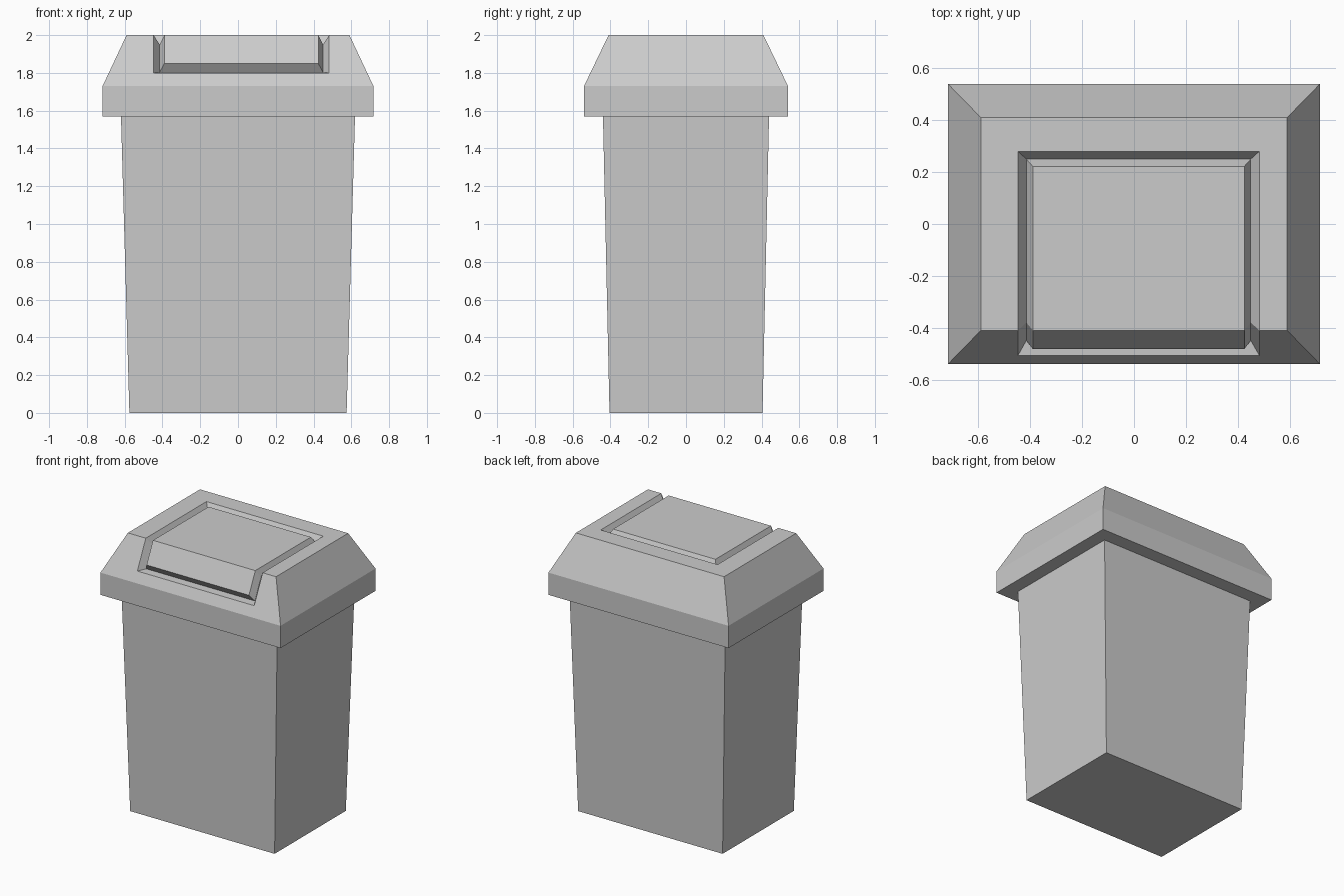
import bpy
import bmesh

cube = bpy.data.objects.get("Cube")
if cube:
    bpy.data.objects.remove(cube, do_unlink=True)

# One plain grey plastic
GREY = (0.6, 0.6, 0.6, 1.0)
plastic = bpy.data.materials.new("grey plastic")
plastic.diffuse_color = GREY
plastic.use_nodes = True
plastic.node_tree.nodes["Principled BSDF"].inputs["Base Color"].default_value = GREY

RIM_Z, SKIRT_Z, TOP_Z = 1.57, 1.73, 2.0
SKIRT_X, SKIRT_Y = 0.717, 0.54
TOP_X, TOP_Y = 0.59, 0.41


def rect(bm, hx, hy, z):
    """Centred rectangle: back left, back right, front right, front left in plan."""
    return [bm.verts.new((x, y, z)) for x, y in ((-hx, hy), (hx, hy), (hx, -hy), (-hx, -hy))]


def bridge(bm, a, b, skip=()):
    n = len(a)
    for i in range(n):
        if i not in skip:
            j = (i + 1) % n
            bm.faces.new((a[i], a[j], b[j], b[i]))


def finish(bm, name):
    bmesh.ops.recalc_face_normals(bm, faces=bm.faces[:])
    mesh = bpy.data.meshes.new(name)
    bm.to_mesh(mesh)
    bm.free()
    mesh.materials.append(plastic)
    obj = bpy.data.objects.new(name, mesh)
    bpy.context.collection.objects.link(obj)
    return obj


def slope_y(z):
    """Depth of the sloping lid front at height z."""
    return -SKIRT_Y + (SKIRT_Y - TOP_Y) * (z - SKIRT_Z) / (TOP_Z - SKIRT_Z)


def flap_ring(bm, x0, x1, back, bend, top, front, low):
    """Loop that runs over the lid top and folds down its front."""
    points = ((x0, back, top), (x1, back, top), (x1, bend, top),
              (x1, front, low), (x0, front, low), (x0, bend, top))
    return [bm.verts.new(p) for p in points]


# Tapered bin body
bm = bmesh.new()
base = rect(bm, 0.575, 0.405, 0)
mouth = rect(bm, 0.62, 0.44, RIM_Z + 0.02)
bm.faces.new(base)
bm.faces.new(mouth)
bridge(bm, base, mouth)
finish(bm, "bin_body")

# Lid with skirt, sloping sides and a grooved swing flap
bm = bmesh.new()
rim = rect(bm, SKIRT_X, SKIRT_Y, RIM_Z)
skirt = rect(bm, SKIRT_X, SKIRT_Y, SKIRT_Z)
top = rect(bm, TOP_X, TOP_Y, TOP_Z)
bm.faces.new(rim)
bridge(bm, rim, skirt)
bridge(bm, skirt, top, skip=(2,))

outer = flap_ring(bm, -0.447, 0.483, 0.28, -TOP_Y, TOP_Z, slope_y(1.80), 1.80)
floor = flap_ring(bm, -0.415, 0.45, 0.25, -0.38, 1.95, -0.449, 1.803)
inner = flap_ring(bm, -0.39, 0.425, 0.222, -TOP_Y, TOP_Z, slope_y(1.85), 1.85)
bridge(bm, outer, floor)
bridge(bm, floor, inner)

# Flap panels
bm.faces.new((inner[0], inner[1], inner[2], inner[5]))
bm.faces.new((inner[5], inner[2], inner[3], inner[4]))

# Lid top and lid front around the flap
bm.faces.new((top[0], top[1], outer[1], outer[0]))
bm.faces.new((top[1], top[2], outer[2], outer[1]))
bm.faces.new((top[3], top[0], outer[0], outer[5]))
bm.faces.new((skirt[2], top[2], outer[2], outer[3]))
bm.faces.new((skirt[3], skirt[2], outer[3], outer[4]))
bm.faces.new((top[3], skirt[3], outer[4], outer[5]))
finish(bm, "swing_lid")
